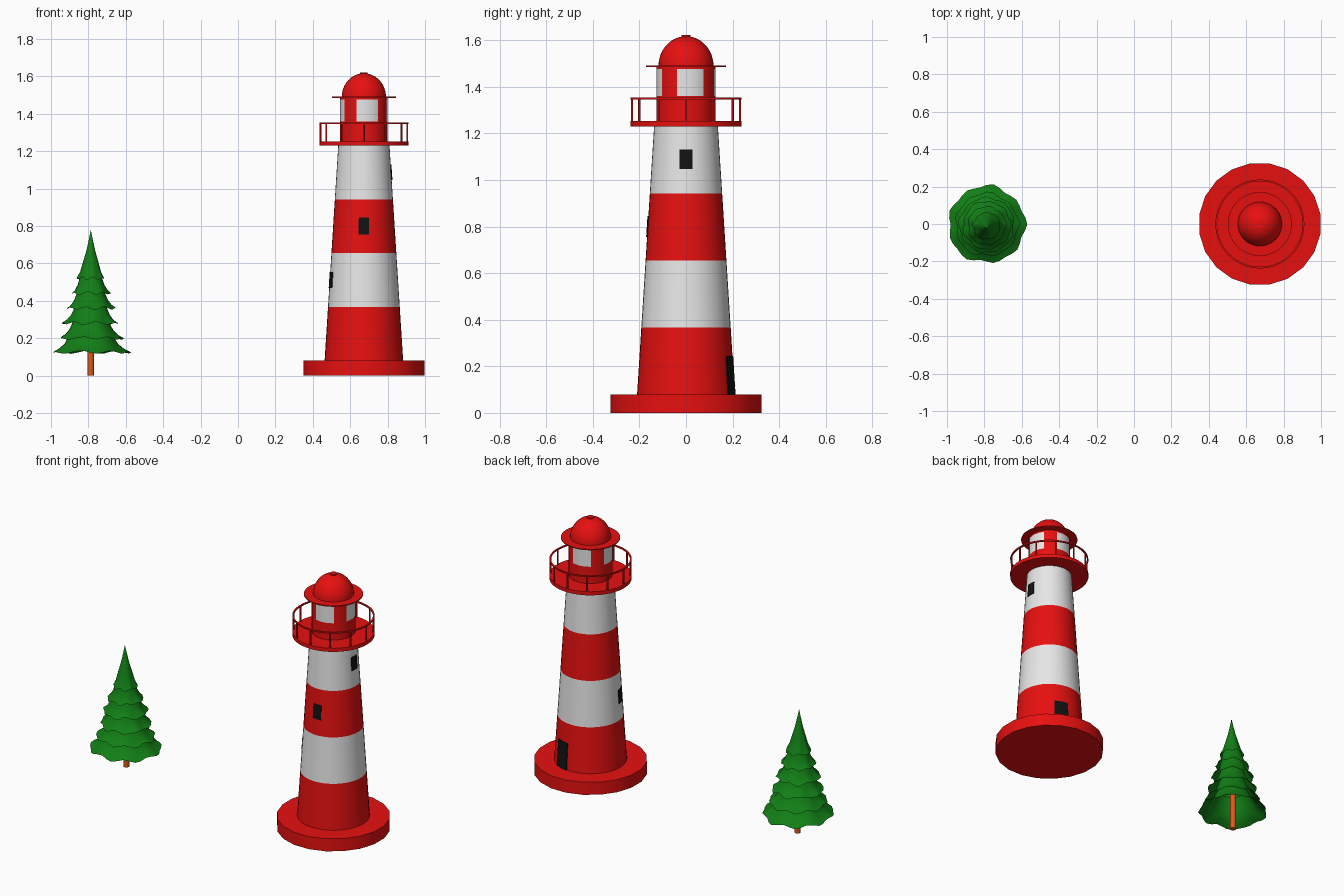
import bpy, bmesh, math, random
from math import cos, sin, pi, radians

random.seed(4)
if "Cube" in bpy.data.objects:
    bpy.data.objects.remove(bpy.data.objects["Cube"])


def material(name, rgb):
    m = bpy.data.materials.new(name)
    m.use_nodes = True
    m.diffuse_color = (*rgb, 1)
    m.node_tree.nodes["Principled BSDF"].inputs["Base Color"].default_value = (*rgb, 1)
    return m


RED = material("red paint", (0.8, 0.005, 0.005))
WHITE = material("white paint", (0.8, 0.8, 0.8))
BLACK = material("black opening", (0.006, 0.006, 0.006))
GREEN = material("green needles", (0.006, 0.21, 0.008))
BROWN = material("orange bark", (0.7, 0.1, 0.01))

TOWER_X = 0.673
TREE = (-0.787, 0.0)


def finish(bm, name, mats, loc, angle=35):
    """Turn a bmesh into a placed, shaded object."""
    bmesh.ops.remove_doubles(bm, verts=bm.verts, dist=1e-5)
    bmesh.ops.recalc_face_normals(bm, faces=bm.faces)
    me = bpy.data.meshes.new(name)
    bm.to_mesh(me)
    bm.free()
    for m in mats:
        me.materials.append(m)
    ob = bpy.data.objects.new(name, me)
    bpy.context.collection.objects.link(ob)
    ob.location = (*loc, 0)
    bpy.ops.object.select_all(action="DESELECT")
    ob.select_set(True)
    bpy.context.view_layer.objects.active = ob
    bpy.ops.object.shade_smooth_by_angle(angle=radians(angle))
    return ob


def lathe(name, profile, mats, sides=40, turn=0.0, loc=(TOWER_X, 0), rule=None, warp=None):
    """Spin (radius, z) points; rule picks a material, warp bends the points."""
    bm = bmesh.new()
    rings = []
    for j, (r, z) in enumerate(profile):
        ring = []
        for i in range(sides):
            a = turn + 2 * pi * i / sides
            rr, zz, dx, dy = warp(a, j, r, z) if warp else (r, z, 0, 0)
            ring.append(bm.verts.new((rr * cos(a) + dx, rr * sin(a) + dy, zz)))
        rings.append(ring)
    for low, high in zip(rings, rings[1:]):
        for i in range(sides):
            k = (i + 1) % sides
            f = bm.faces.new((low[i], low[k], high[k], high[i]))
            if rule:
                f.material_index = rule(f.calc_center_median())
    return finish(bm, name, mats, loc)


# Round plinth
lathe("plinth", [(0, 0), (0.328, 0), (0.328, 0.08), (0, 0.08)], [RED], 20, radians(9))

# Tapered tower with four painted bands
BOTTOM, TOP = 0.08, 1.23
BAND = (TOP - BOTTOM) / 4


def tower_radius(z):
    return 0.21 - 0.073 * (z - BOTTOM) / (TOP - BOTTOM)


levels = [BOTTOM + BAND * i for i in range(5)]
lathe("tower", [(tower_radius(z), z) for z in levels], [RED, WHITE],
      rule=lambda c: int((c.z - BOTTOM) / BAND) % 2)


# Door and windows: thin plates that follow the tower wall
def wall_plate(name, middle, half, z0, z1, steps=6):
    bm = bmesh.new()
    cols = []
    for i in range(steps + 1):
        a = radians(middle - half + 2 * half * i / steps)
        cols.append([[bm.verts.new(((tower_radius(z) + out) * cos(a),
                                    (tower_radius(z) + out) * sin(a), z))
                      for z in (z0, z1)] for out in (-0.004, 0.004)])
    for (b0, f0), (b1, f1) in zip(cols, cols[1:]):
        bm.faces.new((f0[0], f1[0], f1[1], f0[1]))
        bm.faces.new((b0[0], b0[1], b1[1], b1[0]))
        bm.faces.new((f0[1], f1[1], b1[1], b0[1]))
        bm.faces.new((f0[0], b0[0], b1[0], f1[0]))
    for b, f in (cols[0], cols[-1]):
        bm.faces.new((b[0], f[0], f[1], b[1]))
    finish(bm, name, [BLACK], (TOWER_X, 0))


wall_plate("door", 71.5, 12.5, 0.08, 0.245)
wall_plate("lower_window", 195, 8.5, 0.47, 0.555)
wall_plate("middle_window", 270, 9.5, 0.755, 0.845)
wall_plate("upper_window", 0, 10.5, 1.047, 1.13)

# Gallery floor, handrail and posts
lathe("gallery_floor", [(0, 1.23), (0.238, 1.23), (0.238, 1.253), (0, 1.253)], [RED])
lathe("handrail", [(0.229, 1.346), (0.238, 1.346), (0.238, 1.354), (0.229, 1.354), (0.229, 1.346)], [RED])
bm = bmesh.new()
for i in range(12):
    a = 2 * pi * i / 12
    made = bmesh.ops.create_cone(bm, cap_ends=True, segments=8, radius1=0.005, radius2=0.005, depth=0.1)
    bmesh.ops.translate(bm, verts=made["verts"], vec=(0.232 * cos(a), 0.232 * sin(a), 1.3))
finish(bm, "gallery_posts", [RED], (TOWER_X, 0), 50)


# Lantern room: four panes, each three of twenty sides wide
def pane(c):
    angle = math.degrees(math.atan2(c.y, c.x))
    return int(1.36 < c.z < 1.476 and (angle + 18) % 90 < 54)


lathe("lantern_room", [(0.127, z) for z in (1.253, 1.36, 1.476, 1.49)], [RED, WHITE], 20, rule=pane)

# Canopy, dome and cap
lathe("canopy", [(0, 1.486), (0.171, 1.486), (0.171, 1.492), (0, 1.492)], [RED])
lathe("dome", [(0.118 * cos(t * pi / 24), 1.49 + 0.127 * sin(t * pi / 24)) for t in range(13)], [RED])
lathe("dome_cap", [(0.02, 1.61), (0.02, 1.622), (0, 1.622)], [RED], 16)

# Tree trunk
lathe("trunk", [(0, 0), (0.018, 0), (0.018, 0.3), (0, 0.3)], [BROWN], 12, loc=TREE)

# Tree tiers: hollow flared skirts with wavy hems (hem radius, hem height)
TIERS = [(0.205, 0.125), (0.168, 0.2), (0.147, 0.28), (0.128, 0.36), (0.102, 0.44), (0.072, 0.52)]
FLARE = [(1, 0), (0.84, 0.018), (0.7, 0.045), (0.58, 0.085), (0.42, 0.15)]
for n, (hem, height) in enumerate(TIERS):
    last = n == len(TIERS) - 1
    if last:
        profile = [(hem, height), (0.055, 0.555), (0.043, 0.6), (0.023, 0.67), (0.01, 0.73), (0, 0.78)]
    else:
        profile = [(hem * r, height + z) for r, z in FLARE]
    p1, p2, p3 = (random.uniform(0, 2 * pi) for _ in range(3))

    def hem_wave(a, j, r, z):
        fade = max(0, 1 - j / 3)
        wave = 0.5 * sin(9 * a + p1) + 0.3 * sin(5 * a + p2) + 0.2 * sin(3 * a + p3)
        lean = -0.015 * z / 0.78
        return r * (1 + 0.07 * wave * fade), z + 0.011 * fade * (sin(7 * a + p3) * 0.6 - wave * 0.5), 0, lean

    lathe("tree_top" if last else f"tree_tier_{n + 1}", profile, [GREEN], 36, loc=TREE, warp=hem_wave)
